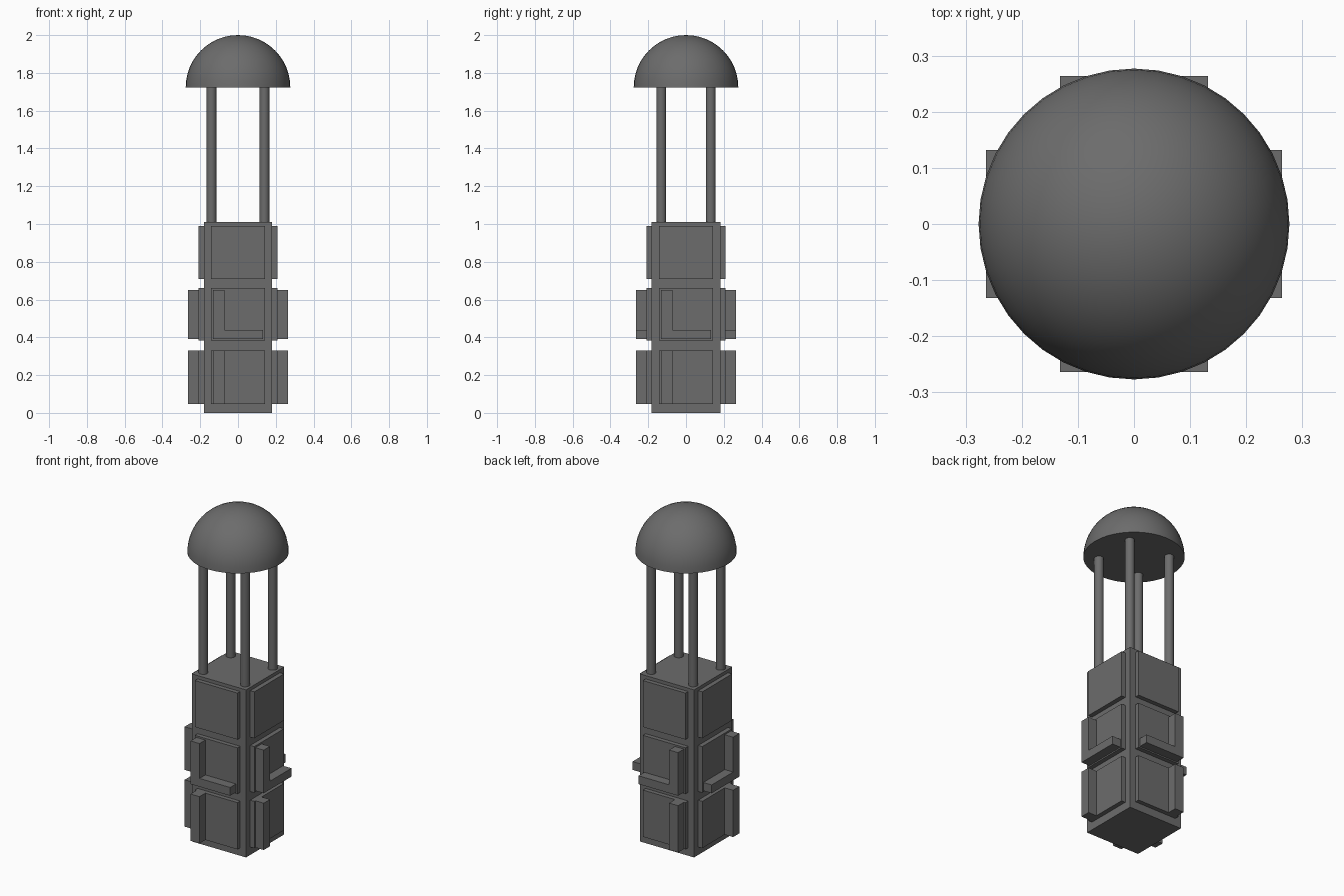
import bpy, bmesh
from mathutils import Matrix

if "Cube" in bpy.data.objects:
    bpy.data.objects.remove(bpy.data.objects["Cube"])

# dark grey used on every part
dark = bpy.data.materials.new("dark_grey")
dark.diffuse_color = (0.15, 0.15, 0.15, 1)
dark.use_nodes = True
dark.node_tree.nodes["Principled BSDF"].inputs["Base Color"].default_value = dark.diffuse_color


def make_object(name, bm):
    bmesh.ops.recalc_face_normals(bm, faces=bm.faces)
    mesh = bpy.data.meshes.new(name)
    bm.to_mesh(mesh)
    bm.free()
    mesh.materials.append(dark)
    obj = bpy.data.objects.new(name, mesh)
    bpy.context.collection.objects.link(obj)
    return obj


def prism(name, points, start, depth):
    """Extrude an xz outline towards the front, from y = -start to -depth."""
    bm = bmesh.new()
    face = bm.faces.new([bm.verts.new((x, -start, z)) for x, z in points])
    ext = bmesh.ops.extrude_face_region(bm, geom=[face])
    for v in ext["geom"]:
        if isinstance(v, bmesh.types.BMVert):
            v.co.y = -depth
    # keep the starting cap so the block is a closed solid
    if not face.is_valid or len(bm.faces) < len(points) + 2:
        bm.faces.new([v for v in bm.verts if abs(v.co.y + start) < 1e-6])
    return make_object(name, bm)


def rect(x0, x1, z0, z1):
    return [(x0, z0), (x1, z0), (x1, z1), (x0, z1)]


def on_four_sides(name, points, start, depth):
    """Front part mirrored to the back, right part mirrored to the left."""
    for side in ("front_back", "right_left"):
        obj = prism(f"{name}_{side}", points, start, depth)
        if side == "right_left":
            # turn the outline so that its x runs along y and it faces +x
            obj.data.transform(Matrix.Rotation(1.5707963, 4, 'Z'))
        mod = obj.modifiers.new("mirror", 'MIRROR')
        mod.use_axis = (side == "right_left", side == "front_back", False)


def smooth(obj):
    bpy.ops.object.select_all(action='DESELECT')
    obj.select_set(True)
    bpy.context.view_layer.objects.active = obj
    bpy.ops.object.shade_smooth_by_angle()


# square tower body
prism("tower_body", rect(-0.181, 0.181, 0, 1.01), -0.182, 0.182)

# three raised panels on every side
for name, z0, z1 in (("lower", 0.048, 0.33), ("middle", 0.382, 0.66), ("upper", 0.71, 0.99)):
    on_four_sides(name + "_panel", rect(-0.142, 0.142, z0, z1), 0.17, 0.208)

# upright bars below, L-shaped bars above
on_four_sides("upright_bar", rect(-0.132, -0.072, 0.048, 0.33), 0.2, 0.264)
on_four_sides("angle_bar", [(-0.132, 0.39), (0.132, 0.39), (0.132, 0.44),
                            (-0.072, 0.44), (-0.072, 0.65), (-0.132, 0.65)], 0.2, 0.264)

# four round posts
for sx in (-1, 1):
    for sy in (-1, 1):
        bpy.ops.mesh.primitive_cylinder_add(vertices=24, radius=0.026, depth=0.74,
                                            location=(sx * 0.14, sy * 0.131, 1.37))
        post = bpy.context.object
        post.name = "post"
        post.data.materials.append(dark)
        smooth(post)

# half-sphere dome with a flat underside
bm = bmesh.new()
bmesh.ops.create_uvsphere(bm, u_segments=40, v_segments=24, radius=0.277)
bmesh.ops.delete(bm, geom=[v for v in bm.verts if v.co.z < -1e-4], context='VERTS')
bmesh.ops.holes_fill(bm, edges=[e for e in bm.edges if e.is_boundary], sides=0)
dome = make_object("dome", bm)
dome.location.z = 1.723
smooth(dome)
